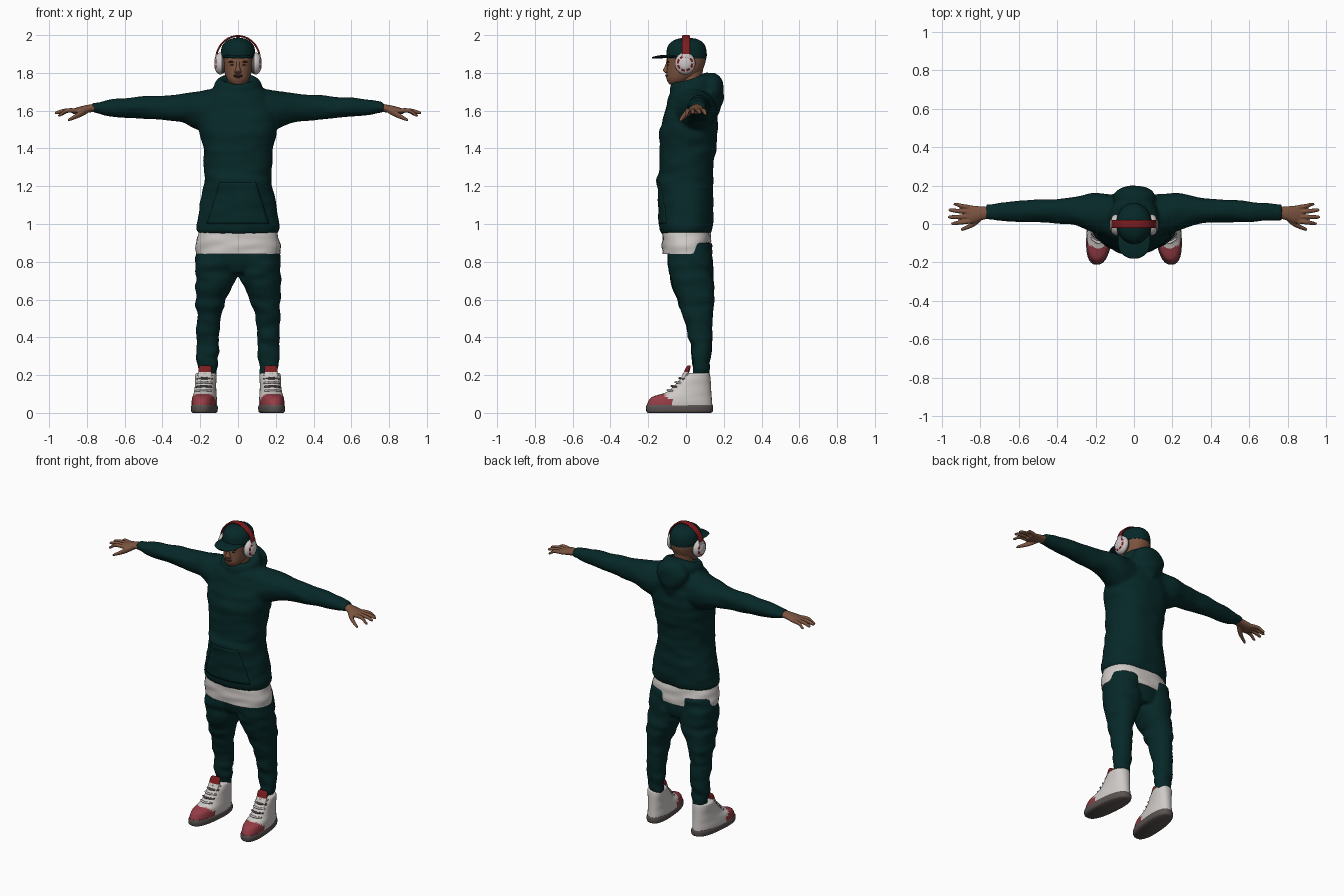
import bpy, bmesh
from math import cos, sin, pi, atan2, hypot, copysign
from mathutils import Vector, Matrix, noise

cube = bpy.data.objects.get("Cube")
if cube:
    bpy.data.objects.remove(cube, do_unlink=True)


def material(name, *rgb):
    m = bpy.data.materials.new(name)
    m.use_nodes = True
    m.diffuse_color = (*rgb, 1)
    m.node_tree.nodes["Principled BSDF"].inputs["Base Color"].default_value = (*rgb, 1)
    return m


GREEN = material("dark green cloth", .002, .021, .021)
WHITE = material("off white cloth", .62, .59, .57)
SKIN = material("brown skin", .2, .088, .05)
LIP = material("dark lip", .13, .045, .032)
DARK = material("near black", .012, .01, .01)
PINK = material("shoe red", .3, .045, .06)
GREY = material("sole grey", .1, .085, .08)
RED = material("headphone red", .2, .012, .014)
SILVER = material("headphone white", .6, .57, .57)

made = []
AXES = {"x": (Vector((0, 1, 0)), Vector((0, 0, 1))),
        "y": (Vector((1, 0, 0)), Vector((0, 0, 1))),
        "z": (Vector((1, 0, 0)), Vector((0, 1, 0)))}


def section(c, u, v, n=32, e=2):
    """Superellipse outline around c, spanned by u and v."""
    pts = []
    for i in range(n):
        a, b = cos(2 * pi * i / n), sin(2 * pi * i / n)
        pts.append(c + u * copysign(abs(a) ** (2 / e), a) + v * copysign(abs(b) ** (2 / e), b))
    return pts


def skin(name, rings, mats, loop=False, rule=None):
    """Join outlines into one surface, closed at the ends or looped."""
    bm = bmesh.new()
    rows = [[bm.verts.new(p) for p in r] for r in rings]
    n = len(rows[0])
    pairs = list(zip(rows, rows[1:]))
    if loop:
        pairs.append((rows[-1], rows[0]))
    else:
        bm.faces.new(rows[0])
        bm.faces.new(rows[-1])
    for a, b in pairs:
        for i in range(n):
            j = (i + 1) % n
            bm.faces.new((a[i], a[j], b[j], b[i]))
    bmesh.ops.recalc_face_normals(bm, faces=bm.faces)
    for f in bm.faces:
        f.material_index = rule(f.calc_center_median()) if rule else 0
    return finish(name, bm, mats)


def finish(name, bm, mats):
    me = bpy.data.meshes.new(name)
    bm.to_mesh(me)
    bm.free()
    for m in mats if isinstance(mats, list) else [mats]:
        me.materials.append(m)
    ob = bpy.data.objects.new(name, me)
    bpy.context.collection.objects.link(ob)
    made.append(ob)
    return ob


def loft(name, axis, keys, mats, e=2, fold=0, rule=None, steps=6):
    """Smooth loft through keys (x, y, z, radius, radius), with optional cloth folds."""
    u, v = AXES[axis]
    k = [Vector(q) for q in keys]
    k = [k[0]] + k + [k[-1]]
    path = []
    for a, b, c, d in zip(k, k[1:], k[2:], k[3:]):
        for i in range(steps):
            t = i / steps
            path.append(b + (c - a) * (t / 2) + (a * 2 - b * 5 + c * 4 - d) * (t * t / 2)
                        + (b * 3 - a - c * 3 + d) * (t ** 3 / 2))
    path.append(k[-1])
    rings = []
    for q in path:
        c = Vector(q[:3])
        ring = section(c, u * q[3], v * q[4], e=e)
        rings.append([p + (p - c).normalized() * fold
                      * noise.noise(Vector((p.x * 9, p.y * 9, p.z * 22))) for p in ring])
    return skin(name, rings, mats, rule=rule)


def blob(name, loc, size, mat):
    bm = bmesh.new()
    bmesh.ops.create_uvsphere(bm, u_segments=20, v_segments=12, radius=1,
                              matrix=Matrix.Translation(loc) @ Matrix.Diagonal((*size, 1)))
    return finish(name, bm, mat)


def mirror(ob):
    ob.modifiers.new("Mirror", "MIRROR").use_mirror_merge = False
    return ob


def fuse(name, parts, voxel, soften):
    """Join overlapping parts into one softened skin."""
    bm = bmesh.new()
    mat = parts[0].data.materials[0]
    for p in parts:
        bm.from_mesh(p.data)
        made.remove(p)
        bpy.data.objects.remove(p, do_unlink=True)
    ob = finish(name, bm, mat)
    r = ob.modifiers.new("Fuse", "REMESH")
    r.mode, r.voxel_size, r.use_smooth_shade = "VOXEL", voxel, True
    s = ob.modifiers.new("Soften", "SMOOTH")
    s.factor, s.iterations = .5, soften
    return ob


def sides(keys):
    """The same keys for the left and the right."""
    return [[(s * q[0], *q[1:]) for q in keys] for s in (1, -1)]


# Hoodie: body, sleeves, hood roll and hanging hood
parts = [loft("body", "z", [
    (0, 0, .95, .21, .13), (0, 0, .99, .22, .141), (0, 0, 1.1, .201, .145),
    (0, -.005, 1.2, .183, .146), (0, -.006, 1.24, .178, .15), (0, 0, 1.28, .179, .143),
    (0, .01, 1.4, .185, .151), (0, .016, 1.5, .205, .154), (0, .028, 1.6, .2, .137),
    (0, .035, 1.68, .165, .122), (0, .03, 1.73, .11, .085)], GREEN, 2.3, .009)]
for keys in sides([
        (.05, .04, 1.6, .11, .12), (.15, .045, 1.6, .11, .115), (.22, .06, 1.605, .1, .1),
        (.3, .068, 1.614, .077, .077), (.4, .068, 1.616, .062, .064), (.5, .068, 1.617, .058, .06),
        (.6, .066, 1.617, .053, .053), (.7, .062, 1.617, .046, .04), (.735, .06, 1.617, .041, .032),
        (.77, .06, 1.617, .041, .029)]):
    parts.append(loft("sleeve", "x", keys, GREEN, 2, .008))
roll = []
for i in range(48):
    t = 2 * pi * i / 48
    back = (1 + sin(t)) / 2
    out = Vector((cos(t), sin(t), 0))
    mid = Vector((.092 * cos(t), .025 + .085 * sin(t), 1.71 + .035 * back ** 2))
    roll.append(section(mid, out * (.026 + .02 * back), Vector((0, 0, .042 + .016 * back)), 16))
parts.append(skin("hood_roll", roll, GREEN, loop=True))
parts.append(loft("hood_drape", "z", [
    (0, .15, 1.58, .02, .02), (0, .145, 1.64, .07, .048), (0, .14, 1.69, .105, .062),
    (0, .137, 1.74, .105, .058), (0, .135, 1.78, .07, .042), (0, .133, 1.8, .03, .02)], GREEN, 2, .008))
hoodie = fuse("hoodie", parts, .01, 4)

# Front pocket laid on the hoodie
bm = bmesh.new()
bmesh.ops.create_grid(bm, x_segments=16, y_segments=14, size=1)
for v in bm.verts:
    x, h = v.co.x, v.co.y
    v.co = (x * (.13 - .035 * h), -.3, 1.11 + .11 * h)
pocket = finish("front_pocket", bm, GREEN)
wrap = pocket.modifiers.new("Wrap", "SHRINKWRAP")
wrap.target, wrap.wrap_method, wrap.wrap_mode = hoodie, "PROJECT", "ABOVE_SURFACE"
wrap.use_project_y, wrap.offset = True, .002
pocket.modifiers.new("Thick", "SOLIDIFY").thickness = .006

# Shirt hem
loft("shirt_hem", "z", [(0, .005, .84, .224, .129), (0, .005, .87, .225, .13),
                        (0, .003, .93, .216, .13), (0, 0, .98, .2, .12)], WHITE, 2.4, .01)

# Trousers
parts = [loft("hips", "z", [(0, .03, .74, .1, .09), (0, .025, .8, .19, .11), (0, .01, .93, .2, .115)], GREEN)]
for keys in sides([
        (.115, .02, .9, .1, .113), (.118, .022, .8, .108, .118), (.12, .034, .7, .106, .113),
        (.145, .05, .6, .082, .096), (.157, .063, .5, .064, .077), (.159, .077, .4, .06, .061),
        (.16, .08, .3, .058, .05), (.16, .08, .25, .052, .046), (.16, .08, .19, .044, .042)]):
    parts.append(loft("leg", "z", keys, GREEN, 2.2, .012))
fuse("trousers", parts, .009, 3)

# Hands
parts = [loft("palm", "x", [(.74, .06, 1.617, .03, .021), (.79, .056, 1.611, .035, .021),
                            (.84, .05, 1.602, .046, .019), (.875, .05, 1.596, .044, .013)], SKIN)]
for y, tip_x, tip_y, tip_z in [(.086, .94, .103, 1.58), (.063, .967, .072, 1.587),
                               (.038, .97, .036, 1.587), (.014, .953, .002, 1.575)]:
    parts.append(loft("finger", "x", [
        (.85, y, 1.6, .012, .012), ((.86 + tip_x) / 2, (y + tip_y) / 2, 1.6, .0115, .0115),
        (tip_x - .012, tip_y, tip_z + .003, .009, .009), (tip_x, tip_y, tip_z, .004, .004)], SKIN))
parts.append(loft("thumb", "x", [
    (.785, .04, 1.607, .012, .014), (.825, .008, 1.588, .016, .018), (.865, -.015, 1.567, .012, .013),
    (.895, -.027, 1.552, .009, .008), (.902, -.03, 1.549, .004, .004)], SKIN))
mirror(fuse("hands", parts, .004, 3))

# Head and neck
loft("neck", "z", [(0, .035, 1.64, .06, .06), (0, .028, 1.74, .056, .056), (0, .02, 1.82, .06, .07)], SKIN)
loft("head", "z", [
    (0, -.06, 1.738, .022, .026), (0, -.049, 1.748, .042, .045), (0, -.033, 1.77, .059, .07),
    (0, -.013, 1.8, .071, .09), (0, -.002, 1.84, .079, .1), (0, .002, 1.88, .083, .103),
    (0, .003, 1.93, .075, .09)], SKIN, 2.2)
loft("nose", "z", [(0, -.099, 1.797, .01, .006), (0, -.104, 1.805, .019, .012), (0, -.106, 1.815, .015, .016),
                   (0, -.102, 1.835, .009, .01), (0, -.098, 1.858, .008, .006)], SKIN)
blob("upper_lip", (0, -.1, 1.787), (.027, .01, .005), LIP)
blob("lower_lip", (0, -.096, 1.778), (.024, .011, .006), LIP)
blob("mouth_line", (0, -.103, 1.7825), (.024, .007, .0012), DARK)
mirror(blob("eyes", (.031, -.095, 1.842), (.012, .004, .004), DARK))
mirror(blob("eyebrows", (.034, -.095, 1.858), (.018, .005, .004), DARK))
mirror(blob("ears", (.078, .006, 1.835), (.012, .024, .036), SKIN))

# Cap with its brim
loft("cap", "z", [
    (0, .003, 1.875, .089, .105), (0, .003, 1.9, .092, .107), (0, .003, 1.94, .085, .1),
    (0, .004, 1.965, .067, .08), (0, .005, 1.98, .04, .05), (0, .005, 1.986, .01, .012)], GREEN)
blob("cap_button", (0, .005, 1.986), (.01, .01, .005), GREEN)
loft("cap_brim", "y", [
    (0, -.05, 1.887, .082, .008), (0, -.1, 1.887, .083, .009), (0, -.14, 1.885, .073, .008),
    (0, -.165, 1.882, .052, .006), (0, -.18, 1.88, .02, .004)], GREEN)

# Headphones: band over the head and round cups
band = []
for i in range(41):
    t = pi * i / 40
    band.append(section(Vector((.116 * cos(t), 0, 1.87 + .125 * sin(t))),
                        Vector((cos(t), 0, sin(t))) * .005, Vector((0, .021, 0)), 16, 4))
skin("headphone_band", band, [RED, SILVER], rule=lambda p: int(p.z < 1.9))


def cup_rule(p):
    r, a = hypot(p.y + .005, p.z - 1.85), atan2(p.z - 1.85, p.y + .005)
    if p.x < .088:
        return 2
    return int(.032 < r < .043 and p.x > .1 and int((a + pi) * 16 / pi) % 4 != 0)


mirror(loft("headphone_cups", "x", [
    (.068, -.005, 1.85, .044, .046), (.085, -.005, 1.85, .053, .056), (.098, -.005, 1.85, .054, .058),
    (.112, -.005, 1.85, .046, .049), (.121, -.005, 1.85, .03, .032), (.125, -.005, 1.85, .022, .022)],
    [SILVER, RED, GREY], rule=cup_rule))

# Shoes: sole, upper, tongue and laces, toes turned slightly out
shoe = [loft("shoe_soles", "z", [
    (0, -.036, 0, .058, .166), (0, -.034, .008, .066, .176), (0, -.034, .03, .068, .178),
    (0, -.034, .042, .064, .174)], GREY, 2.5)]
shoe.append(loft("shoe_uppers", "z", [
    (0, -.034, .035, .065, .174), (0, -.031, .06, .065, .169), (0, -.021, .085, .062, .157),
    (0, .015, .11, .058, .119), (0, .035, .145, .055, .097), (0, .05, .18, .056, .08),
    (0, .06, .205, .054, .066), (0, .062, .212, .046, .058)], [WHITE, PINK], 2.3,
    rule=lambda p: int(p.y < -.075 + .9 * (.06 - p.z) and p.z < .1)))
shoe.append(loft("shoe_tongues", "z", [
    (0, -.03, .15, .036, .016), (0, -.004, .2, .036, .015), (0, .012, .24, .034, .012),
    (0, .015, .25, .028, .008)], [WHITE, RED], 3, rule=lambda p: int(p.z > .217)))
for i in range(5):
    y, z = -.092 + .021 * i, .117 + .021 * i
    shoe.append(loft("shoe_lace_%d" % (i + 1), "x", [
        (-.042, y + .018, z, .006, .005), (0, y - .004, z + .004, .007, .006),
        (.042, y + .018, z, .006, .005)], GREY if i % 2 else WHITE))
turn = Matrix.Translation((.175, 0, 0))
turn[0][1] = -.09
for ob in shoe:
    ob.data.transform(turn)
    mirror(ob)

# Smooth shading with sharp edges kept
bpy.ops.object.select_all(action="DESELECT")
for ob in made:
    ob.select_set(True)
bpy.context.view_layer.objects.active = made[0]
bpy.ops.object.shade_smooth_by_angle(angle=.9)
